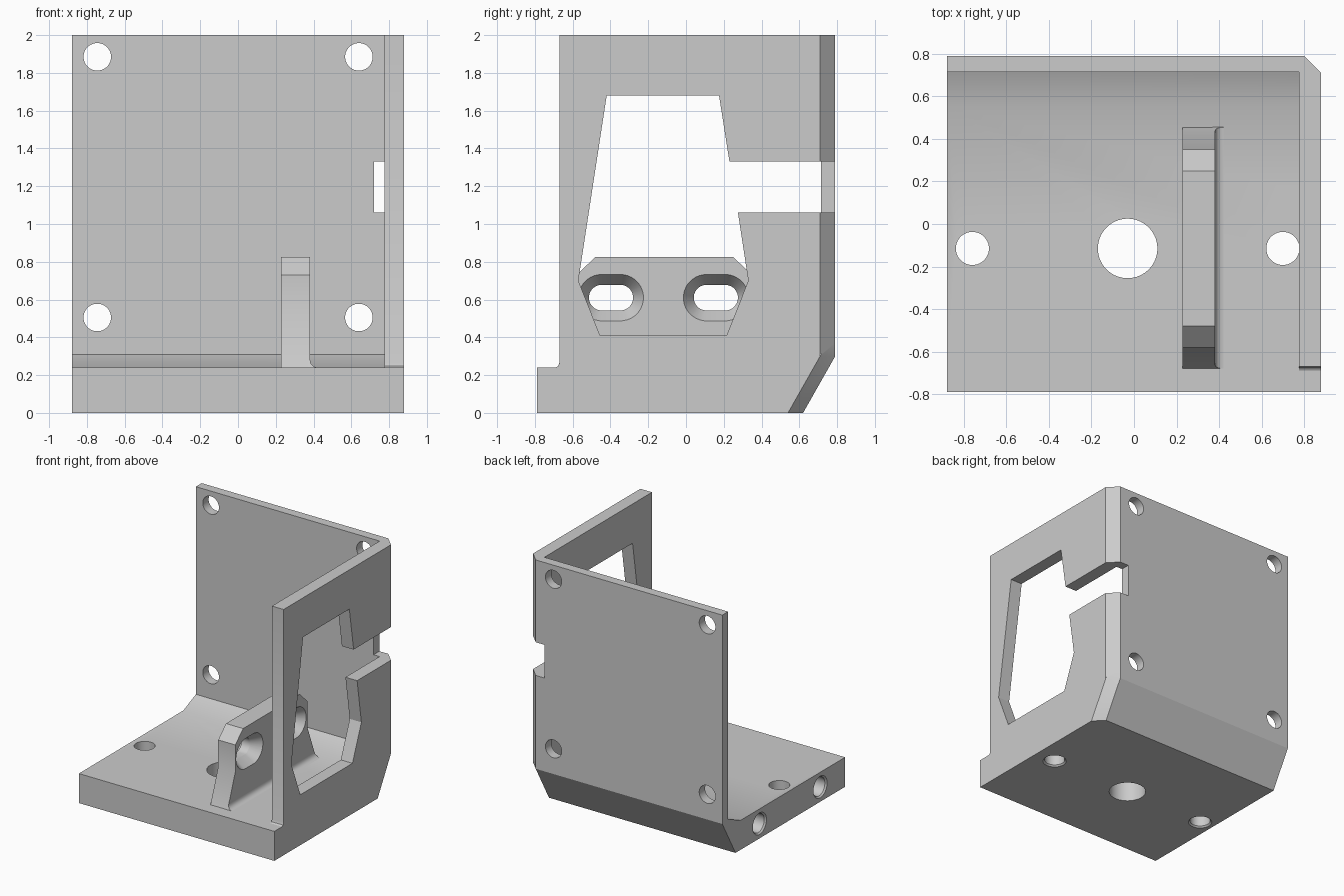
import bpy, bmesh, math

if "Cube" in bpy.data.objects:
    bpy.data.objects.remove(bpy.data.objects["Cube"])

grey = bpy.data.materials.new("plain grey")
grey.diffuse_color = (0.6, 0.6, 0.6, 1)
grey.use_nodes = True
grey.node_tree.nodes["Principled BSDF"].inputs["Base Color"].default_value = grey.diffuse_color


def loft(name, rings):
    """Closed solid through rings of equal point count."""
    bm = bmesh.new()
    vs = [[bm.verts.new(p) for p in r] for r in rings]
    n = len(vs[0])
    for a, b in zip(vs, vs[1:]):
        for i in range(n):
            j = (i + 1) % n
            bm.faces.new((a[i], a[j], b[j], b[i]))
    bm.faces.new(vs[0])
    bm.faces.new(vs[-1])
    bmesh.ops.recalc_face_normals(bm, faces=bm.faces)
    me = bpy.data.meshes.new(name)
    bm.to_mesh(me)
    bm.free()
    me.materials.append(grey)
    ob = bpy.data.objects.new(name, me)
    bpy.context.collection.objects.link(ob)
    return ob


def prism_x(name, yz, x0, x1):
    return loft(name, [[(x, y, z) for y, z in yz] for x in (x0, x1)])


def place(axis, t, u, v):
    return {"x": (t, u, v), "y": (u, t, v), "z": (u, v, t)}[axis]


def hole(axis, u, v, profile, half=0.0, n=32):
    """Round or slotted cutter along an axis; profile lists (position, radius)."""
    rings = []
    for t, r in profile:
        ring = []
        for k in range(n):
            a = 2 * math.pi * (k + 0.5) / n
            s = half if math.cos(a) > 0 else -half
            ring.append(place(axis, t, u + s + r * math.cos(a), v + r * math.sin(a)))
        rings.append(ring)
    return loft("hole_cutter", rings)


def combine(ob, other, op):
    """Apply a boolean and discard the second solid."""
    m = ob.modifiers.new("bool", "BOOLEAN")
    m.operation, m.object, m.solver = op, other, "EXACT"
    bpy.context.view_layer.objects.active = ob
    bpy.ops.object.modifier_apply(modifier=m.name)
    bpy.data.objects.remove(other, do_unlink=True)


def smooth(ob):
    bpy.ops.object.select_all(action="DESELECT")
    ob.select_set(True)
    bpy.context.view_layer.objects.active = ob
    bpy.ops.object.shade_smooth_by_angle(angle=math.radians(25))


# Base plate and back wall share one side profile
bracket = prism_x("bracket_body", [
    (-0.79, 0), (0.62, 0), (0.79, 0.30), (0.79, 2), (0.715, 2),
    (0.715, 0.31), (0.555, 0.24), (-0.79, 0.24)], -0.88, 0.88)

# Base holes: large centre bore and two countersunk screw holes
combine(bracket, hole("z", -0.03, -0.115, [(-0.1, 0.14), (0.4, 0.14)], n=48), "DIFFERENCE")
for x in (-0.76, 0.70):
    combine(bracket, hole("z", x, -0.115, [(-0.02, 0.11), (0.012, 0.078), (0.3, 0.078)]), "DIFFERENCE")

# Blind holes in the left edge of the base
for y in (-0.47, 0.31):
    combine(bracket, hole("x", y, 0.12, [(-0.90, 0.108), (-0.868, 0.076), (-0.45, 0.076)]), "DIFFERENCE")

# Corner holes of the back wall
for x in (-0.745, 0.64):
    for z in (0.505, 1.885):
        combine(bracket, hole("y", x, z, [(0.6, 0.073), (0.9, 0.073)]), "DIFFERENCE")

# Right wall with a small fillet at its front foot
wall = prism_x("right_wall", [
    (-0.69, 0.2), (0.6, 0.2), (0.75, 0.35), (0.75, 2), (-0.67, 2),
    (-0.67, 0.265), (-0.677, 0.248), (-0.69, 0.24)], 0.775, 0.88)
combine(bracket, wall, "UNION")

# Large window in the right wall
window = prism_x("window_cutter", [
    (-0.42, 1.68), (0.175, 1.68), (0.23, 1.33), (0.275, 1.06), (0.33, 0.70),
    (0.215, 0.41), (-0.455, 0.41), (-0.57, 0.70)], 0.74, 0.95)
combine(bracket, window, "DIFFERENCE")

# Slot from the window out through the back corner
slot = prism_x("slot_cutter", [(0.15, 1.06), (0.9, 1.06), (0.9, 1.33), (0.15, 1.33)], 0.72, 0.95)
combine(bracket, slot, "DIFFERENCE")

# Chamfer down the back right corner, following the sloped underside
chamfer = loft("chamfer_cutter", [
    [(0.72, y + 0.08, z), (0.96, y - 0.16, z), (0.96, y + 0.08, z)]
    for y, z in ((0.45, -0.3), (0.79, 0.30), (0.79, 2.2))])
combine(bracket, chamfer, "DIFFERENCE")
smooth(bracket)

# Upright mounting tab with flared feet
tab = prism_x("mounting_tab", [
    (-0.68, 0.238), (0.455, 0.238), (0.35, 0.51), (0.35, 0.73), (0.25, 0.825),
    (-0.48, 0.825), (-0.58, 0.73), (-0.58, 0.51)], 0.228, 0.382)
for y in (-0.397, 0.158):
    combine(tab, hole("x", y, 0.61, [
        (0.15, 0.068), (0.302, 0.068), (0.382, 0.123), (0.40, 0.1354)], half=0.049), "DIFFERENCE")
smooth(tab)

# Fillet along the right foot of the tab
arc = [(0.422 - 0.04 * math.cos(a), 0.28 - 0.04 * math.sin(a))
       for a in (math.pi / 2 * k / 5 for k in range(6))]
section = [(0.37, 0.235)] + [(0.37, 0.28)] + arc + [(0.422, 0.235)]
fillet = loft("tab_fillet", [
    [(x, y + s * (z - 0.24), z) for x, z in section]
    for y, s in ((-0.68, 0.37), (0.455, -0.386))])
smooth(fillet)
